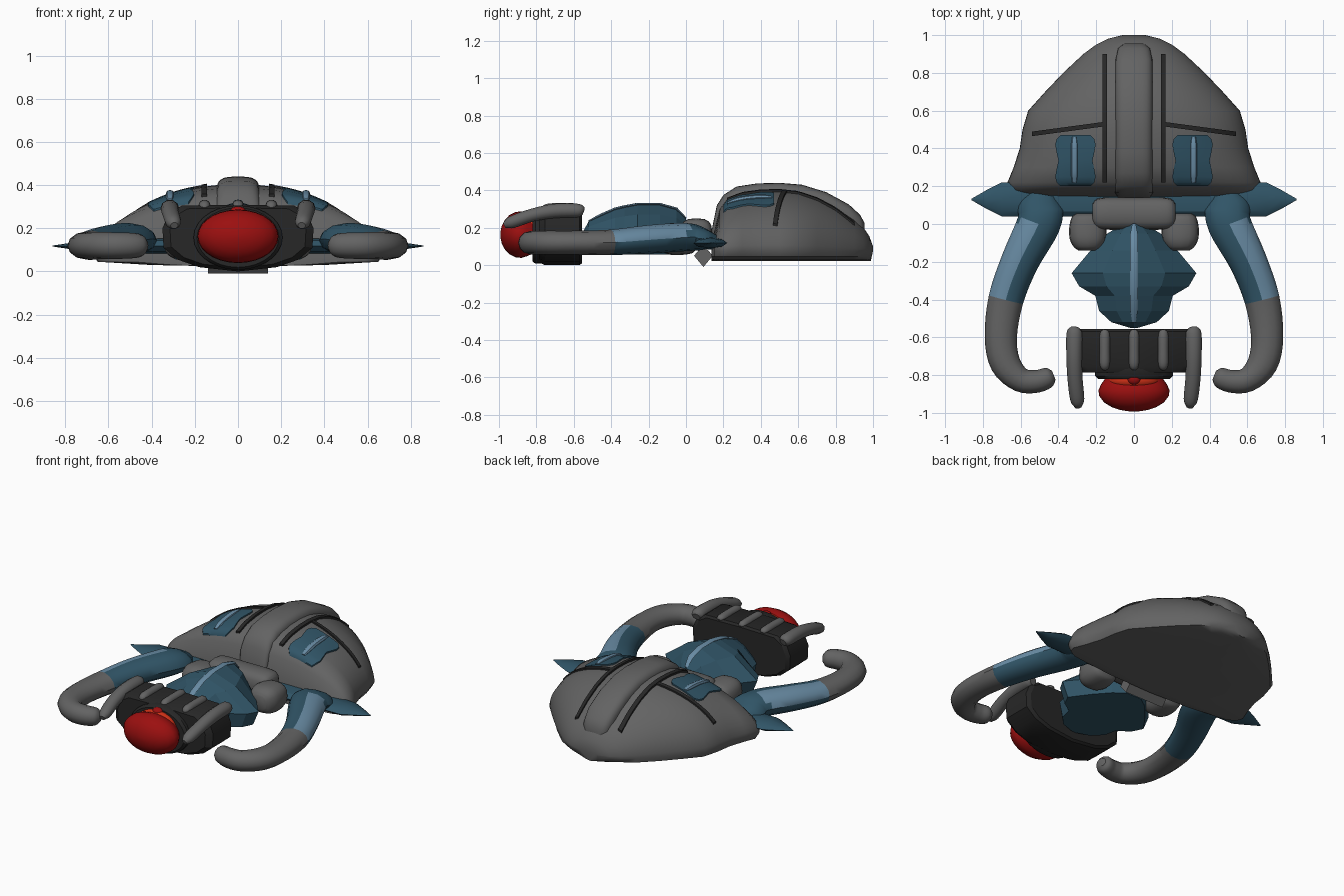
import bpy, bmesh, math
from mathutils import Vector

if "Cube" in bpy.data.objects:
    bpy.data.objects.remove(bpy.data.objects["Cube"])


def material(name, rgb):
    m = bpy.data.materials.new(name)
    m.diffuse_color = (*rgb, 1)
    m.use_nodes = True
    m.node_tree.nodes["Principled BSDF"].inputs["Base Color"].default_value = m.diffuse_color
    return m


GREY = material("grey", (0.125, 0.125, 0.125))
BLACK = material("black", (0.02, 0.02, 0.02))
BLUE = material("dark blue", (0.03, 0.09, 0.135))
LIGHT = material("light blue", (0.14, 0.26, 0.37))
RED = material("red", (0.33, 0.005, 0.005))
ORANGE = material("orange red", (0.62, 0.03, 0.008))


def finish(name, bm, mats, angle=40, mirror=False, rule=None):
    """Turn a bmesh into an object; angle 0 keeps it flat."""
    bmesh.ops.recalc_face_normals(bm, faces=bm.faces)
    if rule:
        for f in bm.faces:
            f.material_index = rule(f)
    me = bpy.data.meshes.new(name)
    bm.to_mesh(me)
    bm.free()
    for m in mats:
        me.materials.append(m)
    if angle:
        me.shade_smooth()
        me.set_sharp_from_angle(angle=math.radians(angle))
    ob = bpy.data.objects.new(name, me)
    bpy.context.collection.objects.link(ob)
    if mirror:
        ob.modifiers.new("Mirror", 'MIRROR').use_mirror_merge = False
    return ob


def loft(name, rings, mats, strip=None, **kw):
    """Skin closed rings of equal length and cap both ends."""
    bm = bmesh.new()
    rs = [[bm.verts.new(p) for p in r] for r in rings]
    n = len(rs[0])
    tags = {}
    for a, b in zip(rs, rs[1:]):
        for k in range(n):
            f = bm.faces.new((a[k], a[(k + 1) % n], b[(k + 1) % n], b[k]))
            tags[f] = k
    bm.faces.new(rs[0])
    bm.faces.new(rs[-1])
    if strip:
        kw["rule"] = lambda f: strip(f.calc_center_median(), tags.get(f, -1))
    return finish(name, bm, mats, **kw)


def oval(n, rx, rz, p=1.0):
    """Superellipse points; p below 1 is boxier."""
    out = []
    for k in range(n):
        c, s = math.cos(2 * math.pi * k / n), math.sin(2 * math.pi * k / n)
        out.append((rx * math.copysign(abs(c) ** p, c), rz * math.copysign(abs(s) ** p, s)))
    return out


def smooth_path(pts, steps):
    """Catmull-Rom through points of any dimension."""
    P = [Vector(p) for p in pts]
    P = [2 * P[0] - P[1]] + P + [2 * P[-1] - P[-2]]
    out = []
    for i in range(1, len(P) - 2):
        a, b, c, d = P[i - 1:i + 3]
        for j in range(steps):
            t = j / steps
            out.append(0.5 * (2 * b + (c - a) * t + (2 * a - 5 * b + 4 * c - d) * t * t
                              + (3 * b - a - 3 * c + d) * t ** 3))
    return out + [P[-2]]


def tube(name, pts, radii, mats, n=12, steps=4, p=1.0, **kw):
    """Sweep an oval (rx, rz) along a path."""
    path = smooth_path(pts, steps)
    rad = smooth_path(radii, steps)
    rings = []
    for i, c in enumerate(path):
        t = (path[min(i + 1, len(path) - 1)] - path[max(i - 1, 0)]).normalized()
        side = t.cross(Vector((0, 0, 1))).normalized()
        up = side.cross(t)
        rings.append([c + side * a + up * b for a, b in oval(n, rad[i].x, rad[i].y, p)])
    return loft(name, rings, mats, **kw)


def ball(name, centre, radii, mat, **kw):
    bm = bmesh.new()
    bmesh.ops.create_uvsphere(bm, u_segments=24, v_segments=14, radius=1)
    for v in bm.verts:
        v.co = Vector([c + r * q for c, r, q in zip(centre, radii, v.co)])
    return finish(name, bm, [mat], **kw)


# Rear shell: stations of (y, half width, height)
SHELL = [(.137, .50, .09), (.15, .60, .18), (.18, .655, .30), (.22, .67, .355), (.3, .637, .387),
         (.4, .605, .402), (.5, .59, .405), (.6, .56, .395), (.7, .47, .365), (.8, .375, .317),
         (.9, .268, .25), (.95, .2, .20), (.98, .14, .155), (1.0, .06, .10)]
RIM = .075


def dome(w, h, x):
    return RIM + (h - RIM) * math.sqrt(max(0, 1 - (x / w) ** 2))


def shell_z(x, y):
    for (ya, wa, ha), (yb, wb, hb) in zip(SHELL, SHELL[1:]):
        if y <= yb:
            t = (y - ya) / (yb - ya)
            return dome(wa + (wb - wa) * t, ha + (hb - ha) * t, x)
    return RIM


rings = []
for y, w, h in SHELL:
    arc = [w * math.cos(math.pi * k / 32) for k in range(33)]
    ring = [(x, y, dome(w, h, x)) for x in arc]
    ring += [(x * w, y - (.012 if y > .9 else 0), z) for x, z in
             ((-.97, .045), (-.6, .03), (0, .022), (.6, .03), (.97, .045))]
    rings.append(ring)
loft("shell", rings, [GREY], angle=45)

# Raised ridge along the middle of the shell
RIDGE = [(.14, .085, .20), (.165, .1, .32), (.2, .1, .375), (.27, .1, .42), (.38, .1, .437), (.5, .1, .44),
         (.62, .1, .43), (.75, .1, .39), (.87, .098, .325), (.93, .085, .27), (.955, .055, .225)]
loft("shell_ridge", [[(x, y, top - .08 + z) for x, z in oval(24, w, .08, .6)] for y, w, top in RIDGE],
     [GREY], angle=50)


def on_shell(name, rows, mat, lift, **kw):
    """Thin plate that follows the shell; rows of (x, y) points."""
    loft(name, [[(x, y, shell_z(x, y) + lift) for x, y in r] +
                [(x, y, shell_z(x, y) - .02) for x, y in reversed(r)] for r in rows],
         [mat], mirror=True, **kw)


# Dark seams on the shell
on_shell("long_seam", [[(.143, y), (.168, y)] for y in [.22 + .68 * i / 24 for i in range(25)]], BLACK, .012)
on_shell("cross_seam", [[(x, .55 - .135 * x + d) for d in (-.012, .012)]
                        for x in [.16 + .38 * i / 16 for i in range(17)]], BLACK, .01)

# Blue plates with a light bar
PLATE = [(.2, .08), (.22, .1), (.25, .107), (.29, .1), (.335, .09), (.38, .1), (.42, .107), (.45, .1), (.47, .08)]
on_shell("shell_plate", [[(.31 + w * k / 4, y) for k in range(-4, 5)] for y, w in PLATE], BLUE, .009)
tube("plate_bar", [(.315, y, shell_z(.315, y) + .008) for y in (.22, .27, .34, .41, .46)],
     [(.012, .008)] + [(.019, .016)] * 3 + [(.012, .008)], [LIGHT], n=8, mirror=True)

# Cross spar ending in pointed fins
FIN = [(.86, .004, .002), (.78, .05, .014), (.7, .09, .026), (.4, .09, .035)]
FIN += [(-x, a, b) for x, a, b in reversed(FIN)]
loft("fin_spar", [[(x, .13 + y, .118 + z) for y, z in oval(8, a, b)] for x, a, b in FIN], [BLUE], angle=30)

# Curved arms: blue upper part with a light outer strip, grey claw
ARM = [(.485, .155, .135), (.495, .09, .14), (.505, 0, .15), (.605, -.2, .138), (.678, -.4, .122),
       (.705, -.6, .12), (.68, -.74, .12), (.6, -.825, .12), (.51, -.832, .12), (.45, -.81, .12), (.425, -.80, .12)]
ARM_R = [(.065, .03), (.115, .06), (.115, .075), (.1, .076), (.093, .068), (.085, .064), (.08, .064),
         (.065, .062), (.06, .06), (.052, .052), (.025, .025)]


def arm_rule(c, k):
    if c.y < -.4:
        return 0
    return 2 if k in (3, 4, 5) and c.y < .02 else 1


tube("arm", ARM, ARM_R, [GREY, BLUE, LIGHT], strip=arm_rule, mirror=True)

# Neck joints between shell and body
tube("joint_bar", [(x, .055, .17) for x in (-.22, -.2, -.15, 0, .15, .2, .22)],
     [(.05, .05), (.075, .07), (.085, .08), (.085, .08), (.085, .08), (.075, .07), (.05, .05)],
     [GREY], n=16, p=.7)
tube("joint_foot", [(-.14, .093, .05), (.14, .093, .05)], [(.05, .06), (.05, .06)],
     [GREY], n=4, p=.9, steps=1, angle=0)
tube("shoulder_joint", [(.245, y, .14) for y in (.055, .035, -.02, -.08, -.12, -.14)],
     [(.06, .05), (.085, .075), (.098, .085), (.095, .085), (.075, .07), (.05, .045)],
     [GREY], n=16, p=.75, mirror=True)

# Faceted middle body: (y, half width, height)
BODY = [(0, .06, .25), (-.05, .14, .30), (-.14, .23, .325), (-.26, .33, .325), (-.33, .29, .312),
        (-.38, .205, .30), (-.46, .185, .265), (-.52, .12, .235), (-.55, .02, .18)]
loft("body", [[(x * w, y, z) for x, z in ((0, h), (.5, .13 + (h - .13) * .72), (1, .15), (.88, .056),
                                          (-.88, .056), (-1, .15), (-.5, .13 + (h - .13) * .72))]
              for y, w, h in BODY], [BLUE], angle=0)
tube("body_strip", [(0, y, h + .001) for y, w, h in BODY[:-1]],
     [(.01, .004)] + [(.02, .007)] * 6 + [(.01, .004)], [LIGHT], n=8, steps=1)

# Head block
HALF = [(0, .31), (.26, .305), (.32, .27), (.35, .2), (.345, .11), (.28, .055), (.18, .02), (0, 0)]
OUTLINE = HALF + [(-x, z) for x, z in reversed(HALF[1:-1])]
loft("head", [[(x * s, y, .16 + (z - .16) * s) for x, z in OUTLINE]
              for y, s in ((-.555, .93), (-.57, 1), (-.755, 1), (-.785, .9))], [BLACK], angle=30)
loft("eye_rim", [[(x, y, .157 + z) for x, z in oval(28, .2 * s, .145 * s)]
                 for y, s in ((-.76, 1.03), (-.805, 1.03), (-.82, .95))], [BLACK])

# Ribs on top of the head and side horns
for x in (-.155, 0, .155):
    tube("head_rib", [(x, y, z) for y, z in ((-.565, .295), (-.585, .304), (-.67, .307), (-.745, .302), (-.765, .285))],
         [(.014, .014)] + [(.027, .026)] * 3 + [(.014, .014)], [GREY], n=10)
tube("horn", [(.312, -.55, .285), (.315, -.58, .292), (.316, -.7, .29), (.312, -.82, .268), (.3, -.93, .23), (.295, -.97, .213)],
     [(.025, .022), (.042, .038), (.042, .04), (.04, .036), (.037, .034), (.018, .016)],
     [GREY], n=10, mirror=True)

# Red eye with a brighter brow behind it
loft("eye", [[(x, y, .163 + z) for x, z in oval(28, .188 * s, .124 * s)]
             for y, s in ((-.78, .7), (-.82, .82), (-.85, .93), (-.88, 1), (-.91, .98), (-.945, .84),
                          (-.97, .62), (-.985, .38), (-.993, .1))], [RED], angle=60)
ball("eye_brow", (0, -.83, .2), (.135, .055, .088), ORANGE)
ball("brow_stud", (0, -.82, .28), (.035, .03, .022), RED)
